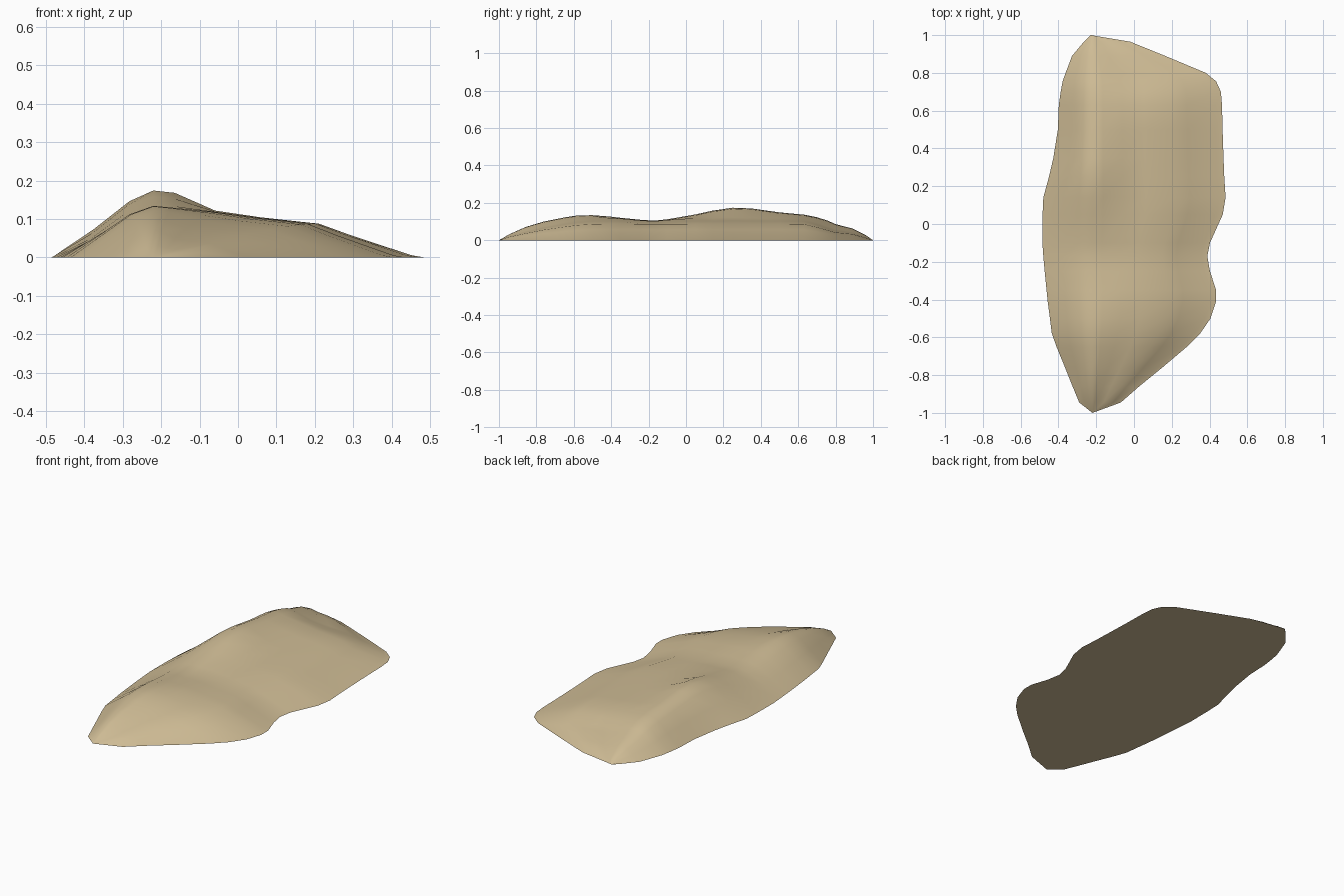
import bpy, bmesh

# Cross-sections along the mound: y, left edge, right edge, ridge height, terrace height
SECTIONS = [
    (-1.00, -0.22, -0.22, 0.000, 0.000),
    (-0.945, -0.29, -0.07, 0.032, 0.018),
    (-0.86, -0.325, 0.027, 0.070, 0.036),
    (-0.76, -0.365, 0.15, 0.100, 0.056),
    (-0.65, -0.41, 0.28, 0.122, 0.072),
    (-0.58, -0.435, 0.35, 0.133, 0.081),
    (-0.50, -0.445, 0.405, 0.134, 0.086),
    (-0.41, -0.457, 0.435, 0.127, 0.088),
    (-0.35, -0.463, 0.435, 0.120, 0.088),
    (-0.25, -0.473, 0.402, 0.110, 0.087),
    (-0.17, -0.48, 0.388, 0.105, 0.086),
    (-0.10, -0.485, 0.402, 0.112, 0.086),
    (0.05, -0.484, 0.47, 0.138, 0.088),
    (0.14, -0.48, 0.485, 0.158, 0.088),
    (0.25, -0.45, 0.478, 0.174, 0.088),
    (0.35, -0.427, 0.474, 0.170, 0.088),
    (0.50, -0.403, 0.469, 0.149, 0.088),
    (0.63, -0.398, 0.466, 0.137, 0.086),
    (0.70, -0.388, 0.46, 0.123, 0.070),
    (0.755, -0.378, 0.435, 0.106, 0.054),
    (0.80, -0.362, 0.38, 0.086, 0.042),
    (0.89, -0.328, 0.165, 0.063, 0.033),
    (0.965, -0.265, -0.02, 0.025, 0.012),
    (1.00, -0.23, -0.23, 0.000, 0.000),
]
RIDGE_X = -0.22


def section_points(y, left, right, ridge, terrace):
    """Bank, rounded ridge, sloping terrace and right-hand bank."""
    pts = []
    for t, f in ((0, 0), (0.4, 0.46), (0.73, 0.84)):
        pts.append((left + (RIDGE_X - left) * t, y, ridge * f))
    shoulder = min(terrace * 1.35, ridge * 0.97)
    shoulder = max(shoulder, ridge * 0.70)
    mid = (shoulder * 0.45 + terrace * 0.55) * 1.01
    for t, z in ((0, ridge), (0.08, ridge * 0.965), (0.23, shoulder),
                 (0.40, mid), (0.61, terrace), (0.73, terrace * 0.65),
                 (0.95, terrace * 0.07), (1, 0)):
        pts.append((RIDGE_X + (right - RIDGE_X) * t, y, z))
    return pts


bm = bmesh.new()
rows = [[bm.verts.new(p) for p in section_points(*s)] for s in SECTIONS]

# Top surface
for a, b in zip(rows, rows[1:]):
    for i in range(len(a) - 1):
        bm.faces.new((a[i], a[i + 1], b[i + 1], b[i]))

# Flat underside
for a, b in zip(rows, rows[1:]):
    bm.faces.new((a[0], b[0], b[-1], a[-1]))

bmesh.ops.remove_doubles(bm, verts=bm.verts, dist=0.0005)
bmesh.ops.recalc_face_normals(bm, faces=bm.faces)

mesh = bpy.data.meshes.new("sand_mound")
bm.to_mesh(mesh)
bm.free()
mound = bpy.data.objects.new("sand_mound", mesh)
bpy.context.collection.objects.link(mound)

# Single sand colour
sand = bpy.data.materials.new("sand")
sand.diffuse_color = (0.62, 0.50, 0.30, 1)
mesh.materials.append(sand)

bpy.context.view_layer.objects.active = mound
mound.select_set(True)
bpy.ops.object.shade_smooth_by_angle(angle=0.7)
